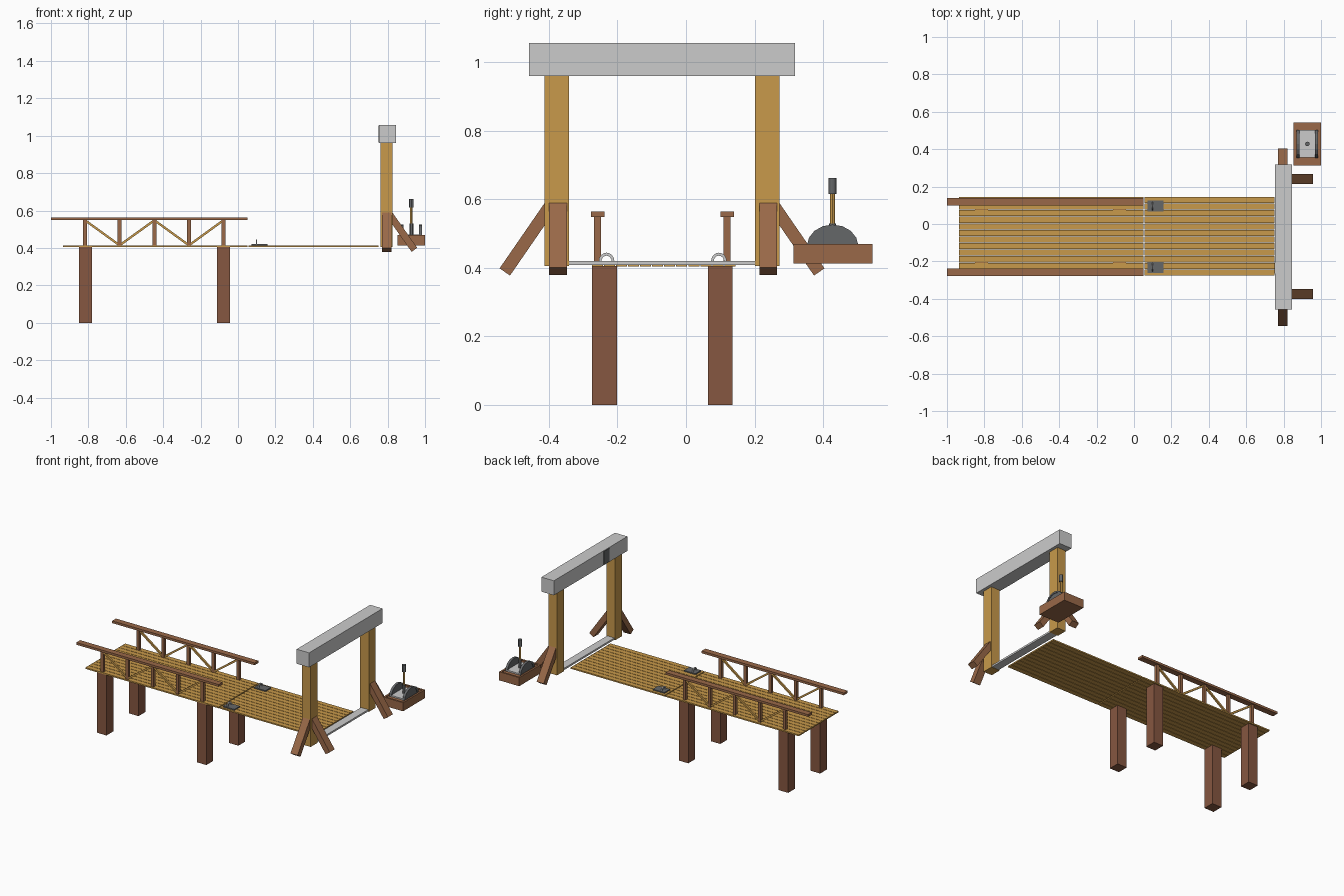
import bpy, bmesh
from math import sin, cos, pi
from mathutils import Vector, Matrix

if "Cube" in bpy.data.objects:
    bpy.data.objects.remove(bpy.data.objects["Cube"])


def material(name, rgb):
    m = bpy.data.materials.new(name)
    m.diffuse_color = (*rgb, 1)
    m.use_nodes = True
    m.node_tree.nodes["Principled BSDF"].inputs["Base Color"].default_value = m.diffuse_color
    return m


LIGHT = material("light_wood", (0.58, 0.32, 0.07))
BROWN = material("brown_wood", (0.32, 0.14, 0.065))
DARK = material("pile_wood", (0.24, 0.095, 0.052))
STEEL = material("dark_steel", (0.13, 0.135, 0.14))


def finish(name, bm, mat=None):
    bmesh.ops.recalc_face_normals(bm, faces=bm.faces)
    me = bpy.data.meshes.new(name)
    bm.to_mesh(me)
    bm.free()
    ob = bpy.data.objects.new(name, me)
    bpy.context.collection.objects.link(ob)
    if mat:
        me.materials.append(mat)
    return ob


def box(name, x, y, z, mat=None):
    """Box from (min, max) ranges."""
    bm = bmesh.new()
    bmesh.ops.create_cube(bm, size=1)
    for v in bm.verts:
        v.co = [r[0] if c < 0 else r[1] for c, r in zip(v.co, (x, y, z))]
    return finish(name, bm, mat)


def bar(name, a, b, side, width, thick, mat):
    """Square-ended bar from a to b; width is measured along side."""
    a, b, side = Vector(a), Vector(b), Vector(side)
    d = (b - a).normalized()
    n = d.cross(side)
    rot = Matrix((side, n, d)).transposed().to_4x4()
    bm = bmesh.new()
    bmesh.ops.create_cube(bm, size=1)
    for v in bm.verts:
        v.co = (v.co.x * width, v.co.y * thick, v.co.z * (b - a).length)
    bmesh.ops.transform(bm, matrix=Matrix.Translation((a + b) / 2) @ rot, verts=bm.verts)
    return finish(name, bm, mat)


def extrude_x(name, yz, x0, x1, mat=None):
    """Extrude a y-z outline along x."""
    bm = bmesh.new()
    f = bm.faces.new([bm.verts.new((x0, y, z)) for y, z in yz])
    g = bmesh.ops.extrude_face_region(bm, geom=[f])
    bmesh.ops.translate(bm, vec=(x1 - x0, 0, 0),
                        verts=[v for v in g["geom"] if isinstance(v, bmesh.types.BMVert)])
    return finish(name, bm, mat)


def rod(name, x, y, z0, z1, r, mat=None, sides=12):
    bm = bmesh.new()
    bmesh.ops.create_cone(bm, cap_ends=True, segments=sides, radius1=r, radius2=r, depth=z1 - z0)
    bmesh.ops.translate(bm, vec=(x, y, (z0 + z1) / 2), verts=bm.verts)
    ob = finish(name, bm, mat)
    bpy.context.view_layer.objects.active = ob
    ob.select_set(True)
    bpy.ops.object.shade_smooth_by_angle()
    ob.select_set(False)


def half_ring(cy, cz, r_out, r_in, h_scale=1, n=8):
    outer = [(cy + r_out * cos(pi * i / n), cz + h_scale * r_out * sin(pi * i / n)) for i in range(n + 1)]
    inner = [(cy + r_in * cos(pi * i / n), cz + h_scale * r_in * sin(pi * i / n)) for i in range(n, -1, -1)]
    return outer + inner


# Deck planks: fixed span and lowered span
Y0, PITCH, GAP = -0.275, 0.0352, 0.003
for span, x in (("fixed", (-0.935, 0.05)), ("drawbridge", (0.056, 0.751))):
    for i in range(12):
        y = Y0 + i * PITCH
        box(f"{span}_plank", x, (y, y + PITCH - GAP), (0.404, 0.413), LIGHT)

# Piles
for x in (-0.815, -0.077):
    for y in (-0.238, 0.1):
        box("pile", (x - 0.035, x + 0.035), (y - 0.036, y + 0.036), (0, 0.406), DARK)

# Truss railings
POSTS = (-0.818, -0.633, -0.447, -0.262, -0.078)
for y in (-0.258, 0.12):
    box("top_rail", (-1, 0.052), (y - 0.02, y + 0.02), (0.549, 0.564), BROWN)
    for i, x in enumerate(POSTS):
        box("rail_post", (x - 0.01, x + 0.01), (y - 0.01, y + 0.01), (0.41, 0.55), BROWN)
        if i < 4:
            za, zb = (0.548, 0.414) if i % 2 == 0 else (0.414, 0.548)
            bar("rail_brace", (x, y, za), (POSTS[i + 1], y, zb), (0, 1, 0), 0.012, 0.012, LIGHT)

# Hinge plates with lifting rings
for y in (-0.232, 0.096):
    box("ring_plate", (0.072, 0.157), (y - 0.03, y + 0.03), (0.411, 0.42), STEEL)
    extrude_x("lifting_ring", half_ring(y, 0.419, 0.023, 0.015, 1.1), 0.095, 0.102)

# Gate frame: posts, lintel, strap and sill
for y, out in ((-0.377, -1), (0.237, 1)):
    box("gate_post", (0.762, 0.826), (y - 0.036, y + 0.036), (0.406, 0.96), LIGHT)
    # Outward and rearward braces, upper ends buried in the post
    face = y + out * 0.036
    bar("side_brace", (0.795, face - out * 0.015, 0.578), (0.795, face + out * 0.116, 0.388),
        (1, 0, 0), 0.052, 0.037, BROWN)
    yb = y + 0.003
    bar("rear_brace", (0.811, yb, 0.578), (0.943, yb, 0.390), (0, 1, 0), 0.052, 0.037, BROWN)
box("gate_lintel", (0.754, 0.846), (-0.458, 0.318), (0.96, 1.057))
box("lintel_plate", (0.75, 0.756), (-0.265, -0.205), (0.963, 1.054), STEEL)
box("gate_sill", (0.768, 0.822), (-0.342, 0.203), (0.408, 0.42))

# Lever box with a shallow recessed top
BX, BY = (0.852, 1.0), (0.314, 0.544)
box("lever_box", BX, BY, (0.413, 0.464), BROWN)
for x in ((BX[0], BX[0] + 0.012), (BX[1] - 0.012, BX[1])):
    box("box_rim_side", x, BY, (0.46, 0.47), BROWN)
for y in ((BY[0], BY[0] + 0.012), (BY[1] - 0.012, BY[1])):
    box("box_rim_end", (BX[0] + 0.012, BX[1] - 0.012), y, (0.46, 0.47), BROWN)
box("lever_base_plate", (0.88, 0.974), (0.355, 0.502), (0.462, 0.473))

# Curved lever guides: raised rim over a thinner web
for x in (0.878, 0.976):
    extrude_x("guide_rim", half_ring(0.428, 0.464, 0.075, 0.061, 0.83), x - 0.008, x + 0.008, STEEL)
    web = [(0.428 + 0.064 * cos(pi * i / 8), 0.464 + 0.053 * sin(pi * i / 8)) for i in range(9)]
    extrude_x("guide_web", web, x - 0.004, x + 0.004, STEEL)

# Lever
rod("lever_socket", 0.927, 0.428, 0.47, 0.53, 0.010, STEEL)
rod("lever_shaft", 0.927, 0.428, 0.52, 0.62, 0.007, LIGHT)
rod("lever_handle", 0.927, 0.428, 0.616, 0.662, 0.012, STEEL)
